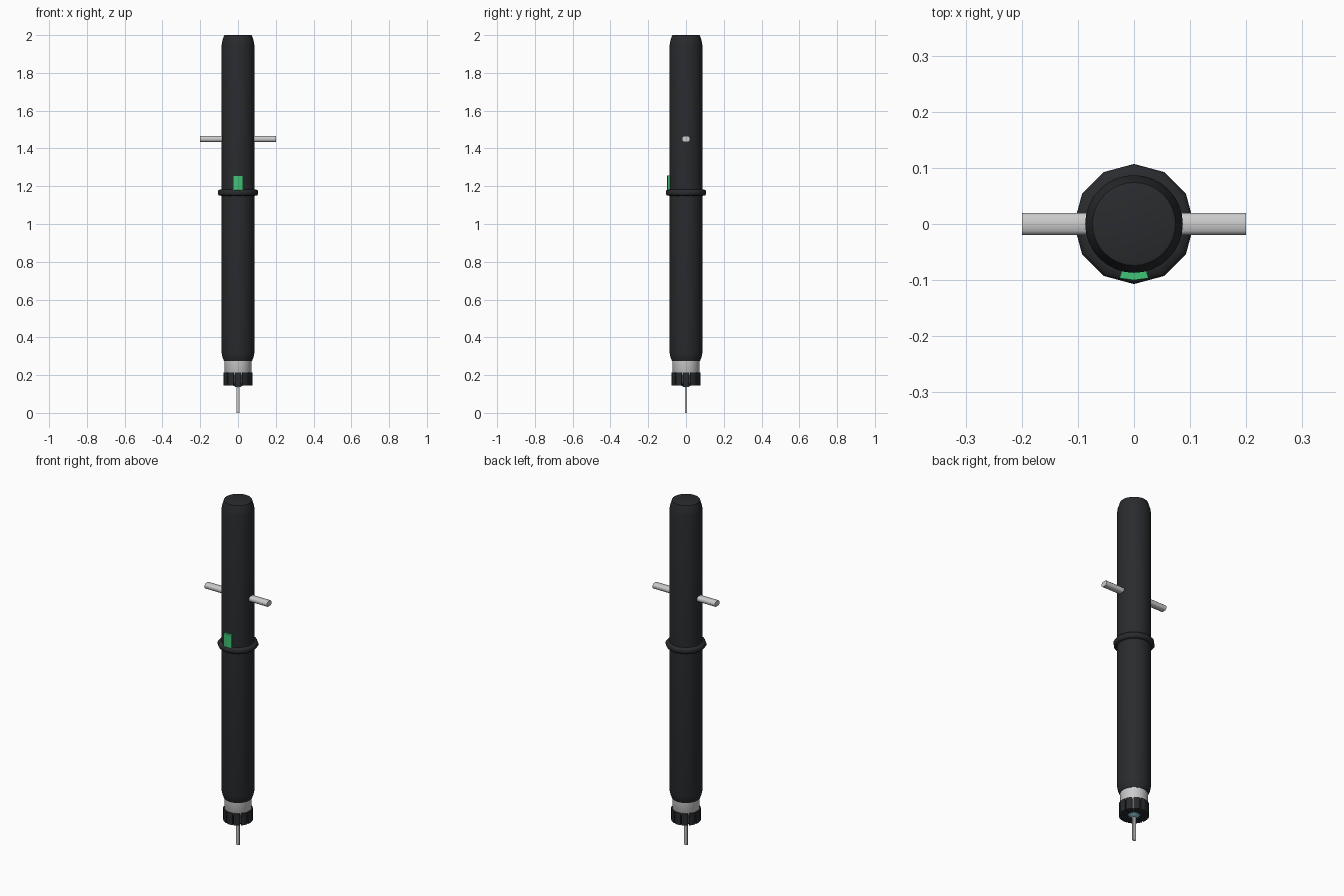
import bpy, math
from math import sin, cos, pi

if "Cube" in bpy.data.objects:
    bpy.data.objects.remove(bpy.data.objects["Cube"])


def mat(name, c):
    m = bpy.data.materials.new(name)
    m.diffuse_color = (*c, 1)
    m.use_nodes = True
    m.node_tree.nodes["Principled BSDF"].inputs["Base Color"].default_value = m.diffuse_color
    return m


BLACK = mat("black", (0.022, 0.024, 0.027))
GREEN = mat("green", (0.05, 0.55, 0.18))
WHITE = mat("white", (0.7, 0.7, 0.68))
TEAL = mat("teal", (0.25, 0.5, 0.6))


def mesh(name, verts, faces, material=None, smooth=None):
    me = bpy.data.meshes.new(name)
    me.from_pydata(verts, [], faces)
    ob = bpy.data.objects.new(name, me)
    bpy.context.collection.objects.link(ob)
    if material:
        me.materials.append(material)
    if smooth:
        bpy.ops.object.select_all(action='DESELECT')
        ob.select_set(True)
        bpy.context.view_layer.objects.active = ob
        bpy.ops.object.shade_smooth_by_angle(angle=math.radians(smooth))
    return ob


def lathe(name, profile, n, material=None, smooth=35):
    """Closed solid of revolution; profile of (radius, z) from bottom to top."""
    verts = [(r * sin(2 * pi * i / n), -r * cos(2 * pi * i / n), z)
             for r, z in profile for i in range(n)]
    faces = [(k * n + i, k * n + (i + 1) % n, (k + 1) * n + (i + 1) % n, (k + 1) * n + i)
             for k in range(len(profile) - 1) for i in range(n)]
    last = (len(profile) - 1) * n
    faces += [tuple(reversed(range(n))), tuple(range(last, last + n))]
    return mesh(name, verts, faces, material, smooth)


def arc_block(name, a, half, r0, r1, z0, z1, material, steps=2):
    """Curved block hugging the axis, centred on angle a (0 is the front)."""
    verts, faces = [], []
    for i in range(steps + 1):
        t = a - half + 2 * half * i / steps
        verts += [(r * sin(t), -r * cos(t), z)
                  for r, z in ((r0, z0), (r1, z0), (r1, z1), (r0, z1))]
    for i in range(steps):
        b = i * 4
        faces += [(b + j, b + 4 + j, b + 4 + (j + 1) % 4, b + (j + 1) % 4) for j in range(4)]
    e = steps * 4
    faces += [(0, 1, 2, 3), (e + 3, e + 2, e + 1, e)]
    return mesh(name, verts, faces, material)


# Main barrel with tapered ends
lathe("barrel", [(0.074, 0.275), (0.082, 0.295), (0.087, 0.32), (0.087, 1.945),
                 (0.084, 1.965), (0.074, 1.998), (0.068, 2.0)], 32, BLACK)

# Raised twelve-sided grip ring
lathe("grip_ring", [(0.085, 1.149), (0.101, 1.151), (0.107, 1.158), (0.107, 1.173),
                    (0.101, 1.181), (0.085, 1.183)], 12, BLACK, 60)

# Green indicator on the front
arc_block("indicator", 0, 0.26, 0.083, 0.1, 1.17, 1.256, GREEN)

# Chamfered cross bar through the barrel
sec = [(-0.02, -0.008), (-0.012, -0.015), (0.012, -0.015), (0.02, -0.008),
       (0.02, 0.008), (0.012, 0.015), (-0.012, 0.015), (-0.02, 0.008)]
bar = [(x, y, 1.45 + z) for x in (-0.2, 0.2) for y, z in sec]
mesh("cross_bar", bar, [(i, (i + 1) % 8, 8 + (i + 1) % 8, 8 + i) for i in range(8)]
     + [tuple(reversed(range(8))), tuple(range(8, 16))], WHITE, 50)

# Pale sleeve at the lower end
lathe("sleeve", [(0.066, 0.155), (0.066, 0.2), (0.072, 0.21), (0.072, 0.29)], 24, WHITE)

# Ring of dark collar fingers
for k in range(12):
    arc_block(f"collar_finger_{k + 1}", k * pi / 6, pi / 12 - 0.04,
              0.035, 0.078, 0.146, 0.214, BLACK)

# Hub holding the blade
lathe("hub", [(0.014, 0.138), (0.03, 0.148), (0.034, 0.17)], 16, TEAL)

# Thin blade standing on the ground
w, d = 0.009, 0.004
blade = [(x, y, z) for z in (0, 0.16) for x, y in ((-w, -d), (w, -d), (w, d), (-w, d))]
mesh("blade", blade, [(3, 2, 1, 0), (4, 5, 6, 7)]
     + [(i, (i + 1) % 4, 4 + (i + 1) % 4, 4 + i) for i in range(4)])
